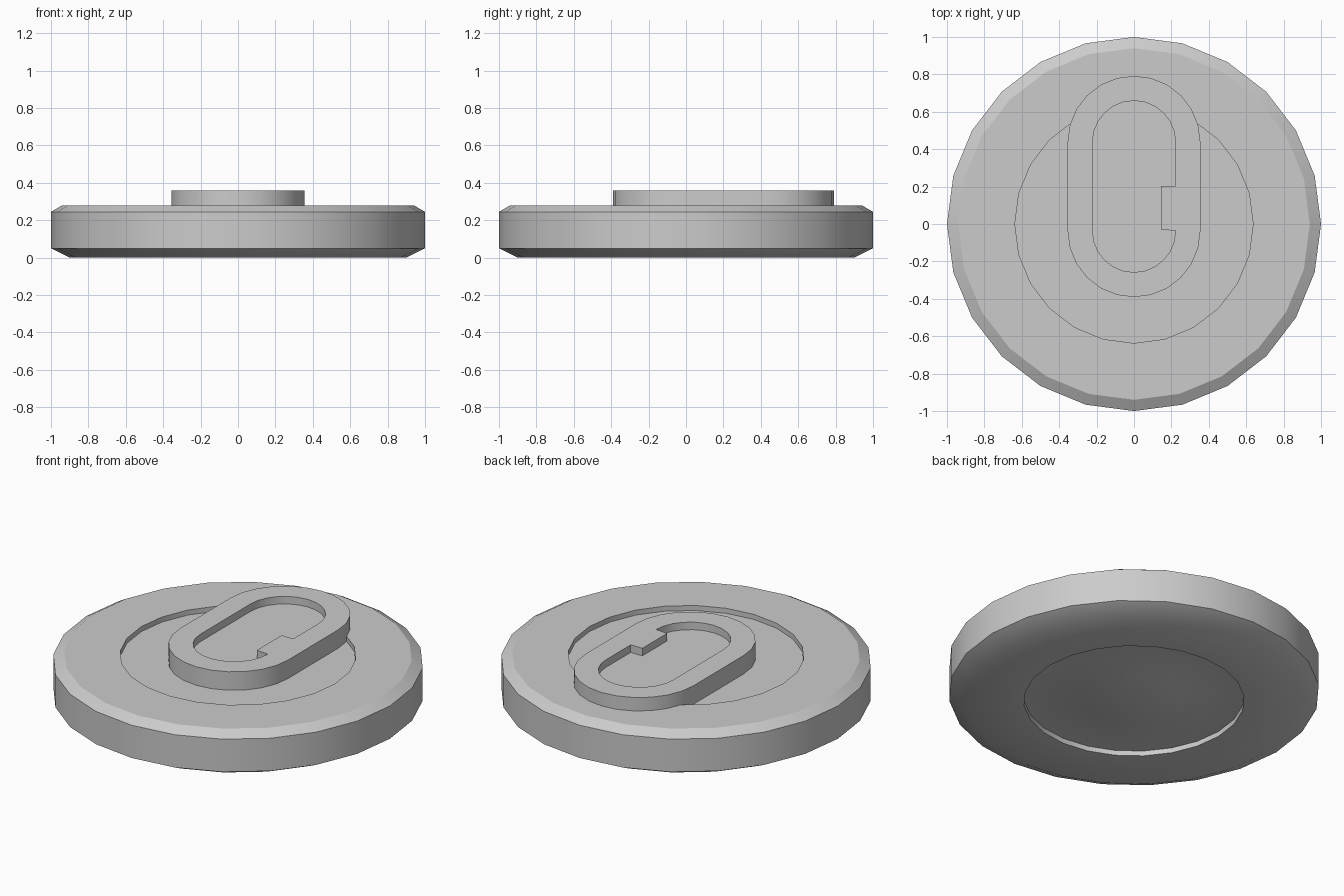
import bpy, bmesh
from math import cos, sin, pi, radians

if "Cube" in bpy.data.objects:
    bpy.data.objects.remove(bpy.data.objects["Cube"])

SIDES = 24


def finish(obj):
    bpy.ops.object.select_all(action='DESELECT')
    obj.select_set(True)
    bpy.context.view_layer.objects.active = obj
    if obj.type != 'MESH':
        bpy.ops.object.convert(target='MESH')
    obj = bpy.context.view_layer.objects.active
    bpy.ops.object.shade_smooth_by_angle(angle=radians(30))
    return obj


def lathe(name, profile):
    """Revolve (radius, z) points and cap both ends with flat discs."""
    bm = bmesh.new()
    rings = [[bm.verts.new((r * cos(2 * pi * i / SIDES), r * sin(2 * pi * i / SIDES), z))
              for i in range(SIDES)] for r, z in profile]
    for a, b in zip(rings, rings[1:]):
        for i in range(SIDES):
            j = (i + 1) % SIDES
            bm.faces.new((a[i], a[j], b[j], b[i]))
    bm.faces.new(rings[0][::-1])
    bm.faces.new(rings[-1])
    bmesh.ops.recalc_face_normals(bm, faces=bm.faces)
    mesh = bpy.data.meshes.new(name)
    bm.to_mesh(mesh)
    bm.free()
    obj = bpy.data.objects.new(name, mesh)
    bpy.context.collection.objects.link(obj)
    return finish(obj)


def stadium(radius, low=-0.036, high=0.437, steps=12):
    """Rounded slot outline: upper half circle, then lower half circle."""
    pts = []
    for start, cy in ((0, high), (pi, low)):
        for i in range(steps + 1):
            a = start + pi * i / steps
            pts.append((radius * cos(a), cy + radius * sin(a)))
    return pts


def slab(name, outlines, z0, z1):
    """Extrude flat outlines; inner outlines become holes."""
    curve = bpy.data.curves.new(name, 'CURVE')
    curve.dimensions = '2D'
    curve.fill_mode = 'BOTH'
    curve.extrude = (z1 - z0) / 2
    for pts in outlines:
        spline = curve.splines.new('POLY')
        spline.points.add(len(pts) - 1)
        for p, (x, y) in zip(spline.points, pts):
            p.co = (x, y, 0, 1)
        spline.use_cyclic_u = True
    obj = bpy.data.objects.new(name, curve)
    obj.location.z = (z0 + z1) / 2
    bpy.context.collection.objects.link(obj)
    return finish(obj)


# Disc: underside boss, underside groove, chamfered rim, shallow top recess
lathe("disc_body", [(0.25, 0.004), (0.345, 0.03), (0.595, 0.03), (0.595, 0.0),
                    (0.90, 0.0), (1.0, 0.05), (1.0, 0.245), (0.94, 0.28),
                    (0.637, 0.28), (0.637, 0.25)])

# Raised slot-shaped border with a small square tooth on its inner right side
inner = stadium(0.222) + [(0.145, -0.03), (0.145, 0.203), (0.222, 0.203)]
slab("raised_border", [stadium(0.355), inner], 0.25, 0.36)

# Raised floor inside the border
slab("border_floor", [stadium(0.225)], 0.25, 0.315)
